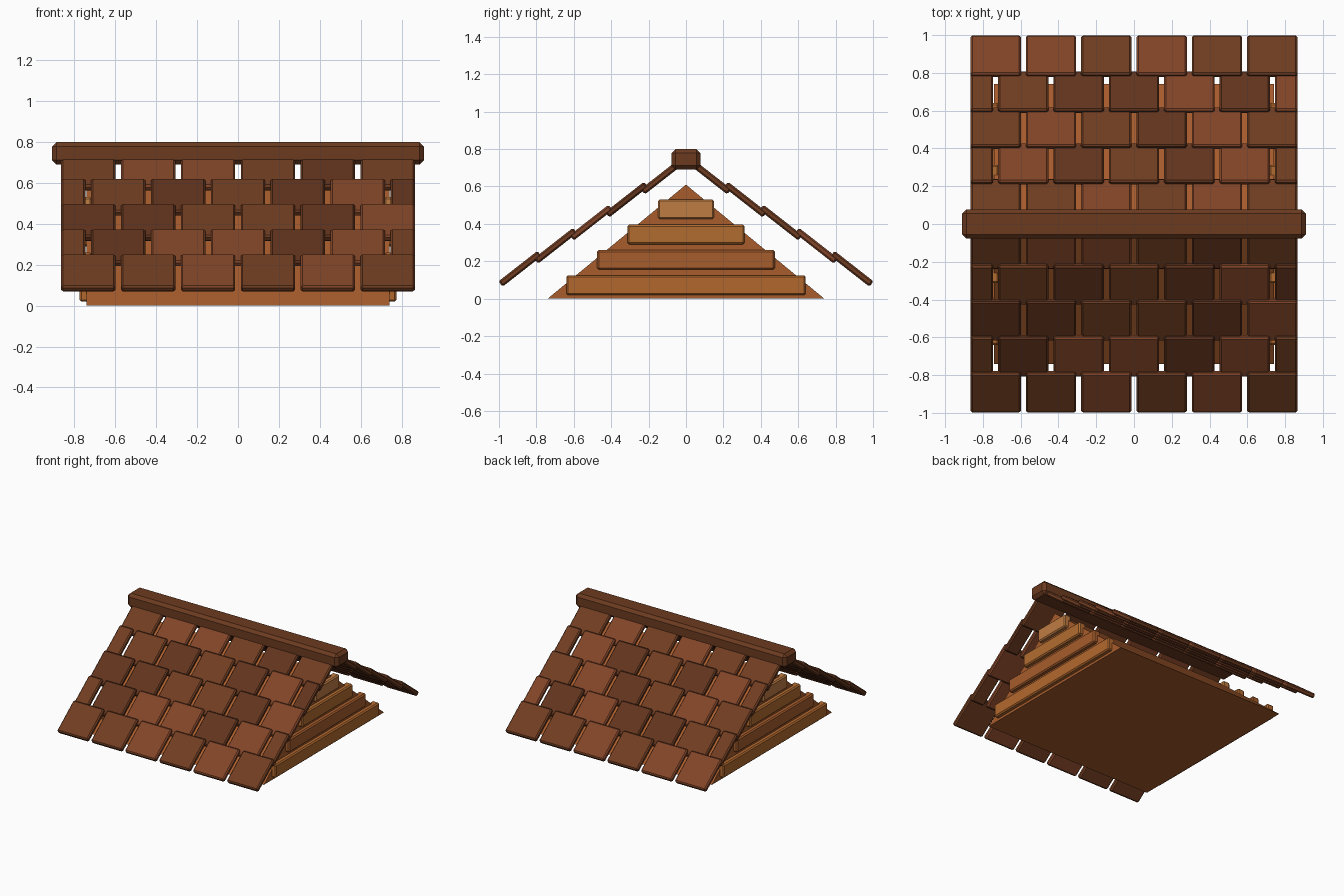
import bpy, math

if "Cube" in bpy.data.objects:
    bpy.data.objects.remove(bpy.data.objects["Cube"])


def material(name, rgb):
    m = bpy.data.materials.new(name)
    m.diffuse_color = (*rgb, 1)
    m.use_nodes = True
    m.node_tree.nodes["Principled BSDF"].inputs["Base Color"].default_value = m.diffuse_color
    return m


TILES = {"L": material("tile_light", (0.22, 0.058, 0.021)),
         "M": material("tile_mid", (0.16, 0.046, 0.015)),
         "D": material("tile_dark", (0.12, 0.034, 0.012))}
RIDGE = material("ridge_wood", (0.15, 0.043, 0.014))
CORE = material("core_wood", (0.39, 0.107, 0.025))
PLANKS = [material(f"plank_wood_{i}", c) for i, c in enumerate(
    [(0.45, 0.14, 0.027), (0.39, 0.11, 0.025), (0.45, 0.15, 0.03), (0.52, 0.2, 0.055)])]


def box(name, loc, size, mat, bevel, tilt=0.0):
    """Bevelled flat-shaded box, optionally tilted about x."""
    x, y, z = (s / 2 for s in size)
    v = [(i * x, j * y, k * z) for i in (-1, 1) for j in (-1, 1) for k in (-1, 1)]
    f = [(0, 1, 3, 2), (4, 6, 7, 5), (0, 4, 5, 1), (2, 3, 7, 6), (0, 2, 6, 4), (1, 5, 7, 3)]
    me = bpy.data.meshes.new(name)
    me.from_pydata(v, [], f)
    me.materials.append(mat)
    ob = bpy.data.objects.new(name, me)
    bpy.context.collection.objects.link(ob)
    ob.location = loc
    ob.rotation_euler.x = tilt
    b = ob.modifiers.new("bevel", "BEVEL")
    b.width, b.segments = bevel, 1
    return ob


# Triangular attic core
X, Y, H = 0.742, 0.74, 0.61
me = bpy.data.meshes.new("gable_core")
me.from_pydata([(s * X, y, z) for s in (-1, 1) for y, z in ((-Y, 0), (Y, 0), (0, H))], [],
               [(0, 2, 1), (3, 4, 5), (0, 1, 4, 3), (1, 2, 5, 4), (2, 0, 3, 5)])
me.materials.append(CORE)
bpy.context.collection.objects.link(bpy.data.objects.new("gable_core", me))

# Stepped planks on both gable ends
for end, s in (("left", -1), ("right", 1)):
    for i, half in enumerate((0.64, 0.475, 0.313, 0.15)):
        box(f"gable_plank_{end}_{i + 1}", (s * 0.745, 0, 0.072 + 0.1355 * i),
            (0.06, 2 * half, 0.105), PLANKS[i], 0.009)

# Tile rows from eave to ridge, odd rows shifted by half a tile
PATTERN = {"front": ["MMLMLM", "MDLLDLM", "DDMMDL", "MMDMDLD", "MLLMDM"],
           "back": ["LLMLMM", "MMDDLDL", "MLMDLM", "MLDMDLM", "MMLMLM"]}
PITCH, W, EDGE = 0.293, 0.266, 0.865
TILT = math.radians(38)
for side, s in (("front", -1), ("back", 1)):
    for r, colours in enumerate(PATTERN[side]):
        n = len(colours)
        for i, c in enumerate(colours):
            mid = (i - (n - 1) / 2) * PITCH
            x0, x1 = max(mid - W / 2, -EDGE), min(mid + W / 2, EDGE)
            box(f"tile_{side}_{r + 1}_{i + 1}",
                ((x0 + x1) / 2, s * (0.8875 - 0.19 * r), 0.16 + 0.1233 * r),
                (x1 - x0, 0.264, 0.036), TILES[c], 0.009, -s * TILT)

# Ridge beam
box("ridge_beam", (0, 0, 0.745), (1.82, 0.156, 0.11), RIDGE, 0.022)
